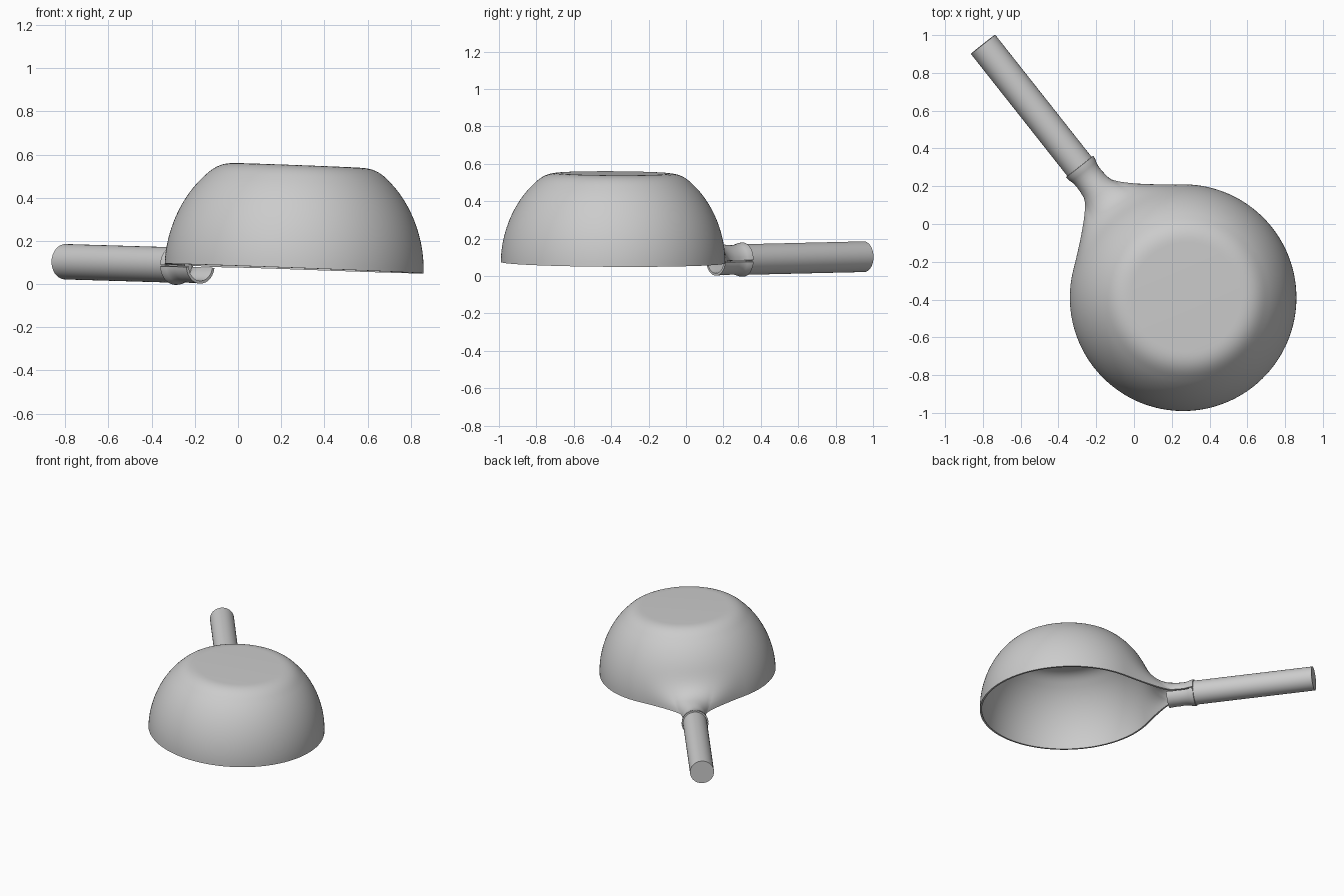
import bpy, bmesh, math
from mathutils import Matrix, Vector
from mathutils.geometry import interpolate_bezier

cube = bpy.data.objects.get("Cube")
if cube:
    bpy.data.objects.remove(cube, do_unlink=True)

metal = bpy.data.materials.new("grey metal")
metal.use_nodes = True
grey = (0.6, 0.6, 0.6, 1)
metal.diffuse_color = grey
metal.node_tree.nodes["Principled BSDF"].inputs["Base Color"].default_value = grey

# Local frame: x runs along the handle, z is the axis of the upturned bowl
up = Vector((0.0375, 0.006, 1)).normalized()
along = Vector((-0.62, 0.784, 0))
along = (along - up * along.dot(up)).normalized()
side = up.cross(along)
frame = Matrix((along, side, up)).transposed().to_4x4()
frame.translation = (0.26, -0.39, 0.072)

RADIUS, NECK, NECK_X = 0.6, 0.085, 0.74
COLUMNS, ARCH, FLARE = 180, 7, 19      # columns round, half arch, half flare
NECK_RINGS = [(0.77, 0.081), (0.80, 0.079), (0.83, 0.08),
              (0.85, 0.085), (0.865, 0.09), (0.885, 0.092)]


def finish(bm, name, thickness=0):
    mesh = bpy.data.meshes.new(name)
    bm.to_mesh(mesh)
    bm.free()
    mesh.materials.append(metal)
    obj = bpy.data.objects.new(name, mesh)
    bpy.context.collection.objects.link(obj)
    obj.matrix_world = frame
    bpy.ops.object.select_all(action='DESELECT')
    obj.select_set(True)
    bpy.context.view_layer.objects.active = obj
    if thickness:
        mod = obj.modifiers.new("wall", 'SOLIDIFY')
        mod.thickness = thickness
        mod.offset = -1
        bpy.ops.object.modifier_apply(modifier=mod.name)
    bpy.ops.object.shade_smooth_by_angle(angle=math.radians(40))
    return obj


def rim_point(i):
    """Open edge of the bowl: circle, flare towards the handle, then an arch."""
    k = abs(i)
    sign = 1 if i >= 0 else -1
    angle = math.tau * i / COLUMNS
    if k >= FLARE:
        return Vector((RADIUS * math.cos(angle), RADIUS * math.sin(angle), 0))
    if k > ARCH:
        t = (FLARE - k) / (FLARE - ARCH)
        a = math.tau * FLARE / COLUMNS
        start = Vector((RADIUS * math.cos(a), RADIUS * math.sin(a), 0))
        bend, end = Vector((0.68, 0.1, 0)), Vector((NECK_X, NECK, 0))
        p = start * (1 - t) ** 2 + bend * 2 * t * (1 - t) + end * t * t
        return Vector((p.x, p.y * sign, 0))
    phi = math.pi / 2 * i / ARCH
    return Vector((NECK_X, NECK * math.sin(phi), NECK * math.cos(phi)))


# Bowl with its neck drawn out of the wall
def curve(points, count):
    return interpolate_bezier(*[Vector((r, 0, z)) for r, z in points], count)


wall = curve([(RADIUS, 0), (RADIUS, 0.16), (0.53, 0.32), (0.43, 0.415)], 21)
shoulder = curve([(0.43, 0.415), (0.39, 0.456), (0.355, 0.478), (0.29, 0.478)], 10)
profile = wall + shoulder[1:]
order = list(range(-COLUMNS // 2, COLUMNS // 2))

bm = bmesh.new()
rings = []
for j, p in enumerate(profile):
    pull = max(0, 1 - j / (len(wall) - 1) / 0.57) ** 3
    ring = []
    for i in order:
        turn = Matrix.Rotation(math.tau * i / COLUMNS, 3, 'Z')
        shift = rim_point(i) - turn @ profile[0]
        ring.append(bm.verts.new(turn @ p + shift * pull))
    rings.append(ring)
for low, high in zip(rings, rings[1:]):
    for i in range(COLUMNS):
        n = (i + 1) % COLUMNS
        bm.faces.new((low[i], low[n], high[n], high[i]))
bm.faces.new(rings[-1])

middle = COLUMNS // 2
inner = rings[0][middle - ARCH:middle + ARCH + 1]
for x, r in NECK_RINGS:
    outer = []
    for i in range(-ARCH, ARCH + 1):
        phi = math.pi / 2 * i / ARCH
        outer.append(bm.verts.new((x, r * math.sin(phi), r * math.cos(phi))))
    for i in range(2 * ARCH):
        bm.faces.new((outer[i], outer[i + 1], inner[i + 1], inner[i]))
    inner = outer
finish(bm, "bowl", 0.013)

# Lower half of the socket
bm = bmesh.new()
previous = None
for x, r in [(0.70, 0.083), (NECK_X, 0.08)] + NECK_RINGS:
    ring = []
    for i in range(-10, 11):
        phi = math.radians(84) * i / 10
        ring.append(bm.verts.new((x, r * math.sin(phi), -r * math.cos(phi))))
    if previous:
        for i in range(20):
            bm.faces.new((previous[i], previous[i + 1], ring[i + 1], ring[i]))
    previous = ring
finish(bm, "socket_lower_half", 0.013)

# Round handle
start, end = 0.86, 1.71
bm = bmesh.new()
place = Matrix.Translation(((start + end) / 2, 0, 0)) @ Matrix.Rotation(math.pi / 2, 4, 'Y')
bmesh.ops.create_cone(bm, cap_ends=True, segments=48, radius1=0.082, radius2=0.082,
                      depth=end - start, matrix=place)
finish(bm, "handle")
